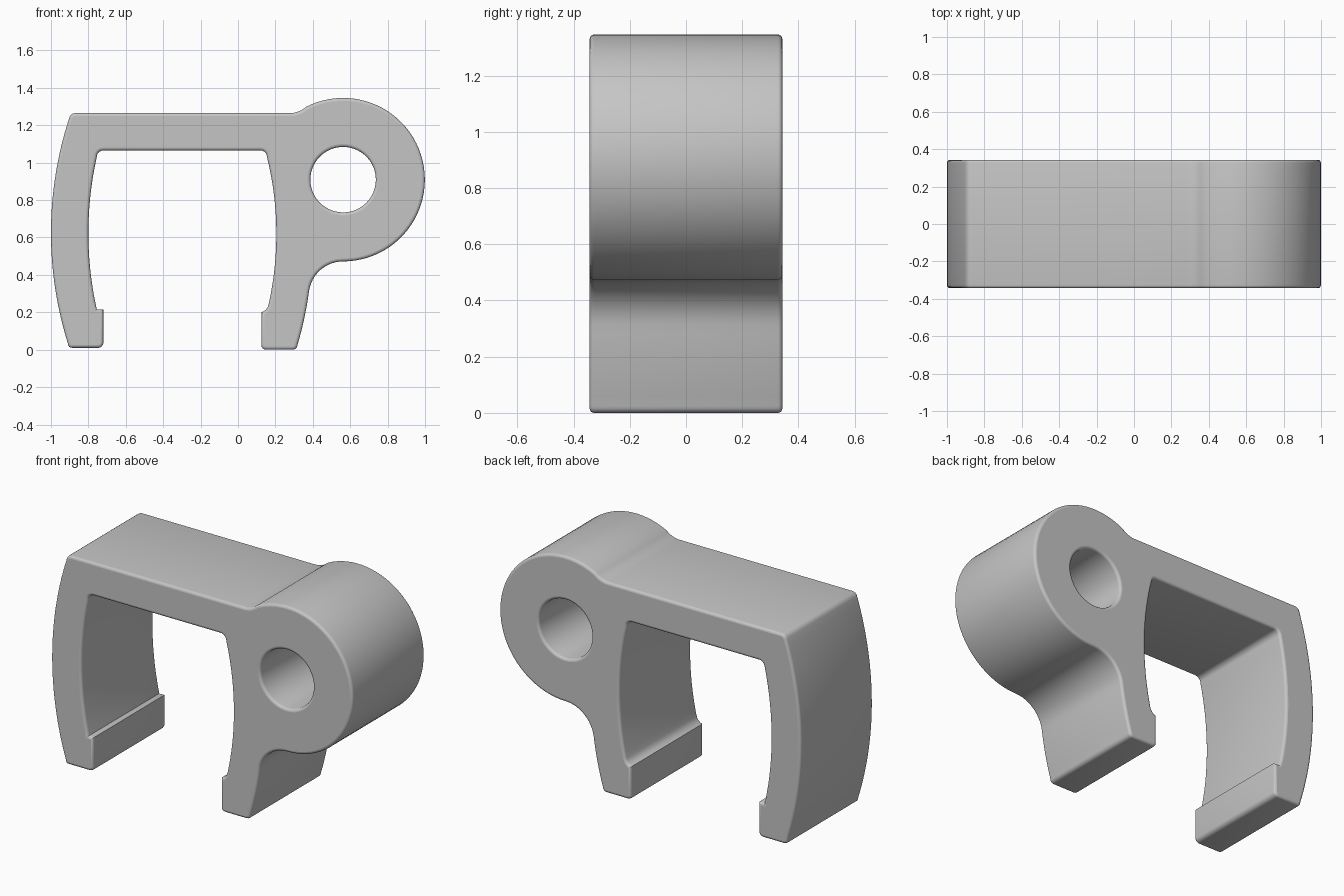
import bpy, bmesh, math
from mathutils import Vector

cube = bpy.data.objects.get("Cube")
if cube:
    bpy.data.objects.remove(cube, do_unlink=True)

HALF_WIDTH, ROUND = 0.343, 0.016
RING_X, RING_Z, RING_R, HOLE_R = 0.562, 0.909, 0.437, 0.175


def arc(a, b, c, steps):
    """Points on the circular arc from a through b to c."""
    (ax, ay), (bx, by), (cx, cy) = a, b, c
    d = 2 * (ax * (by - cy) + bx * (cy - ay) + cx * (ay - by))
    sa, sb, sc = (x * x + y * y for x, y in (a, b, c))
    ox = (sa * (by - cy) + sb * (cy - ay) + sc * (ay - by)) / d
    oy = (sa * (cx - bx) + sb * (ax - cx) + sc * (bx - ax)) / d
    r = math.hypot(ax - ox, ay - oy)
    start = math.atan2(ay - oy, ax - ox)
    end = math.atan2(cy - oy, cx - ox)
    full = 2 * math.pi
    sweep = (end - start) % full if d > 0 else -((start - end) % full)
    return [Vector((ox + r * math.cos(start + sweep * i / steps),
                    oy + r * math.sin(start + sweep * i / steps)))
            for i in range(steps + 1)]


def inset(loop, dist):
    """Move a loop towards the material on its left side."""
    out = []
    for i, p in enumerate(loop):
        t1 = (p - loop[i - 1]).normalized()
        t2 = (loop[(i + 1) % len(loop)] - p).normalized()
        n1, n2 = Vector((-t1.y, t1.x)), Vector((-t2.y, t2.x))
        out.append(p + (n1 + n2) * dist / (1 + n1.dot(n2)))
    return out


# Side profile, anticlockwise, as arcs joined by straight lines
sections = [
    ((-0.91, 0.035), (-0.904, 0.017), (-0.885, 0.01), 4),      # left foot
    ((-0.745, 0.01), (-0.728, 0.018), (-0.72, 0.035), 4),
    ((-0.72, 0.215),),
    ((-0.755, 0.215), (-0.80, 0.63), (-0.755, 1.03), 24),      # left inner wall
    ((-0.755, 1.03), (-0.745, 1.055), (-0.72, 1.065), 5),
    ((0.12, 1.065), (0.145, 1.055), (0.155, 1.03), 5),
    ((0.155, 1.03), (0.205, 0.63), (0.163, 0.24), 24),         # right inner wall
    ((0.163, 0.24), (0.152, 0.217), (0.125, 0.20), 4),
    ((0.125, 0.025), (0.132, 0.007), (0.15, 0.0), 4),          # right foot
    ((0.293, 0.0), (0.309, 0.006), (0.318, 0.025), 4),
    ((0.318, 0.025), (0.355, 0.17), (0.38, 0.315), 8),
    ((0.38, 0.315), (0.436, 0.422), (RING_X, RING_Z - RING_R), 12),
    ((RING_X, RING_Z - RING_R), (RING_X + RING_R, RING_Z), (0.365, 1.299), 48),
    ((0.365, 1.299), (0.325, 1.274), (0.28, 1.265), 6),
    ((-0.87, 1.265), (-0.89, 1.258), (-0.902, 1.24), 4),
    ((-0.902, 1.24), (-1.0, 0.63), (-0.91, 0.035), 28),        # left outer wall
]
outline = []
for s in sections:
    for p in ([Vector(s[0])] if len(s) == 1 else arc(*s)):
        if not outline or (p - outline[-1]).length > 1e-4:
            outline.append(p)
outline.pop()

# Pivot hole, clockwise so the material lies on its left
hole = [Vector((RING_X + HOLE_R * math.cos(-a), RING_Z + HOLE_R * math.sin(-a)))
        for a in (2 * math.pi * i / 56 for i in range(56))]

# Depth levels with rounded rims at the front and back
rim = [(ROUND * (1 - math.cos(a)), ROUND * (1 - math.sin(a)))
       for a in (math.pi / 2 * i / 4 for i in range(5))]
levels = [(-HALF_WIDTH + depth, shrink)
          for shrink, depth in reversed(rim)]
levels += [(-y, shrink) for y, shrink in reversed(levels)]

bm = bmesh.new()
front_edges, back_edges = [], []
for loop in (outline, hole):
    rings = [[bm.verts.new((p.x, y, p.y)) for p in inset(loop, shrink)]
             for y, shrink in levels]
    n = len(loop)
    for r1, r2 in zip(rings, rings[1:]):
        for i in range(n):
            j = (i + 1) % n
            bm.faces.new((r1[i], r1[j], r2[j], r2[i]))
    for ring, edges in ((rings[0], front_edges), (rings[-1], back_edges)):
        edges += [bm.edges.get((ring[i], ring[(i + 1) % n])) for i in range(n)]
for edges, y in ((front_edges, -1), (back_edges, 1)):
    bmesh.ops.triangle_fill(bm, edges=edges, use_beauty=True, normal=(0, y, 0))
bmesh.ops.recalc_face_normals(bm, faces=bm.faces)

mesh = bpy.data.meshes.new("clip_body")
bm.to_mesh(mesh)
bm.free()
clip = bpy.data.objects.new("clip_body", mesh)
bpy.context.collection.objects.link(clip)

# Plain grey plastic
grey = bpy.data.materials.new("light_grey")
grey.use_nodes = True
colour = (0.56, 0.56, 0.56, 1)
grey.diffuse_color = colour
grey.node_tree.nodes["Principled BSDF"].inputs["Base Color"].default_value = colour
mesh.materials.append(grey)

# Smooth walls and rims, flat front and back
bpy.ops.object.select_all(action='DESELECT')
clip.select_set(True)
bpy.context.view_layer.objects.active = clip
bpy.ops.object.shade_smooth_by_angle(angle=math.radians(35))
for f in mesh.polygons:
    if abs(f.normal.y) > 0.999:
        f.use_smooth = False
